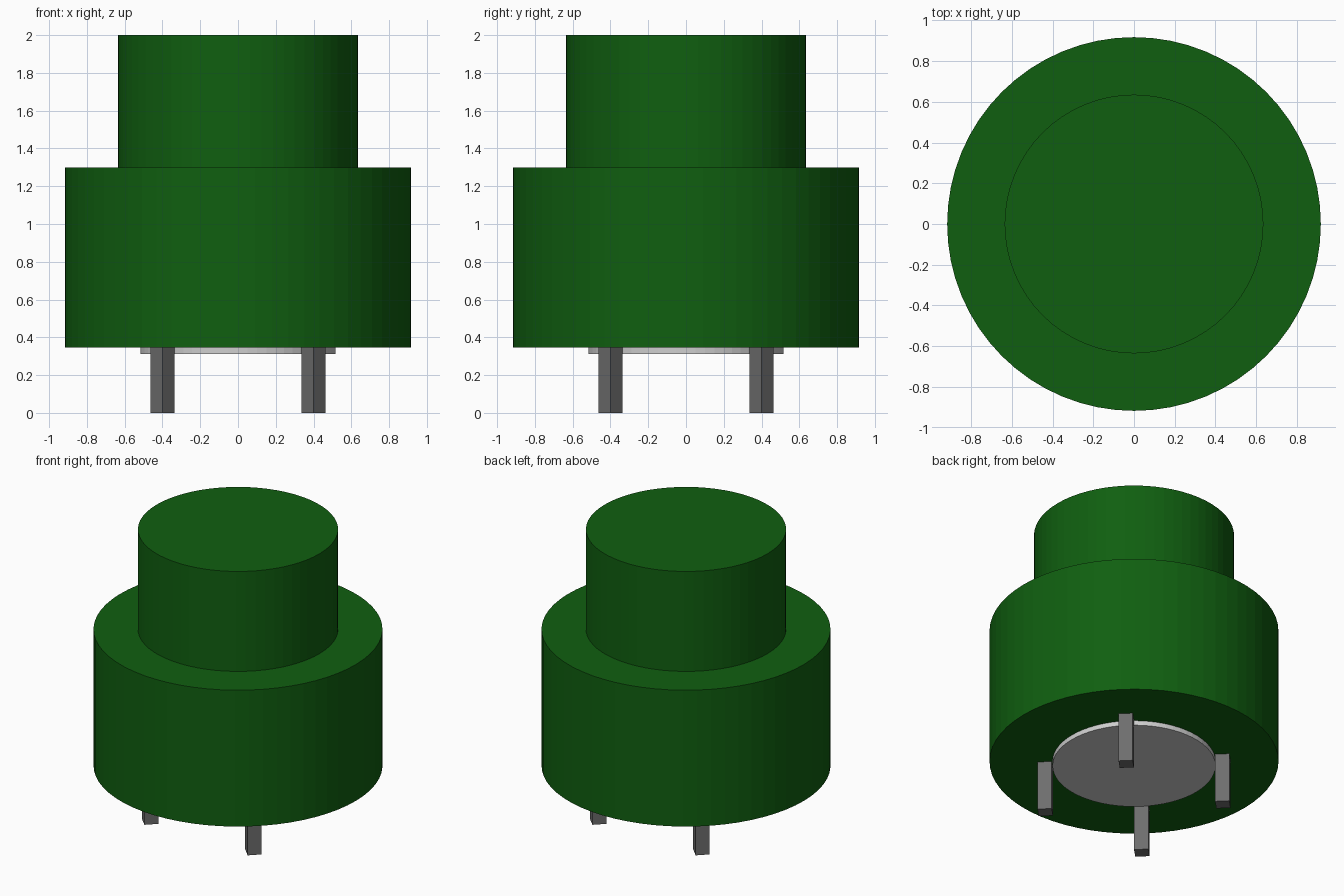
import bpy, math

if "Cube" in bpy.data.objects:
    bpy.data.objects.remove(bpy.data.objects["Cube"])


def material(name, rgb):
    m = bpy.data.materials.new(name)
    m.diffuse_color = (*rgb, 1)
    m.use_nodes = True
    m.node_tree.nodes["Principled BSDF"].inputs["Base Color"].default_value = m.diffuse_color
    return m


green = material("dark green", (0.005, 0.114, 0.005))
silver = material("light grey", (0.62, 0.62, 0.62))
grey = material("dark grey", (0.155, 0.155, 0.155))


def cylinder(name, radius, z0, z1, mat, sides=64, x=0, y=0):
    bpy.ops.mesh.primitive_cylinder_add(
        vertices=sides, radius=radius, depth=z1 - z0, location=(x, y, (z0 + z1) / 2))
    ob = bpy.context.object
    ob.name = name
    ob.data.materials.append(mat)
    return ob


# Stepped body
cylinder("body", 0.917, 0.345, 1.30, green)
cylinder("top_cap", 0.635, 1.30, 2.0, green)

# Base plate under the body
cylinder("base_plate", 0.517, 0.312, 0.345, silver)

# Four square pins turned 45 degrees
for sx, side in ((-1, "left"), (1, "right")):
    for sy, end in ((-1, "front"), (1, "back")):
        cylinder(f"{end}_{side}_pin", 0.064, 0, 0.345, grey, 4, sx * 0.4, sy * 0.4)
